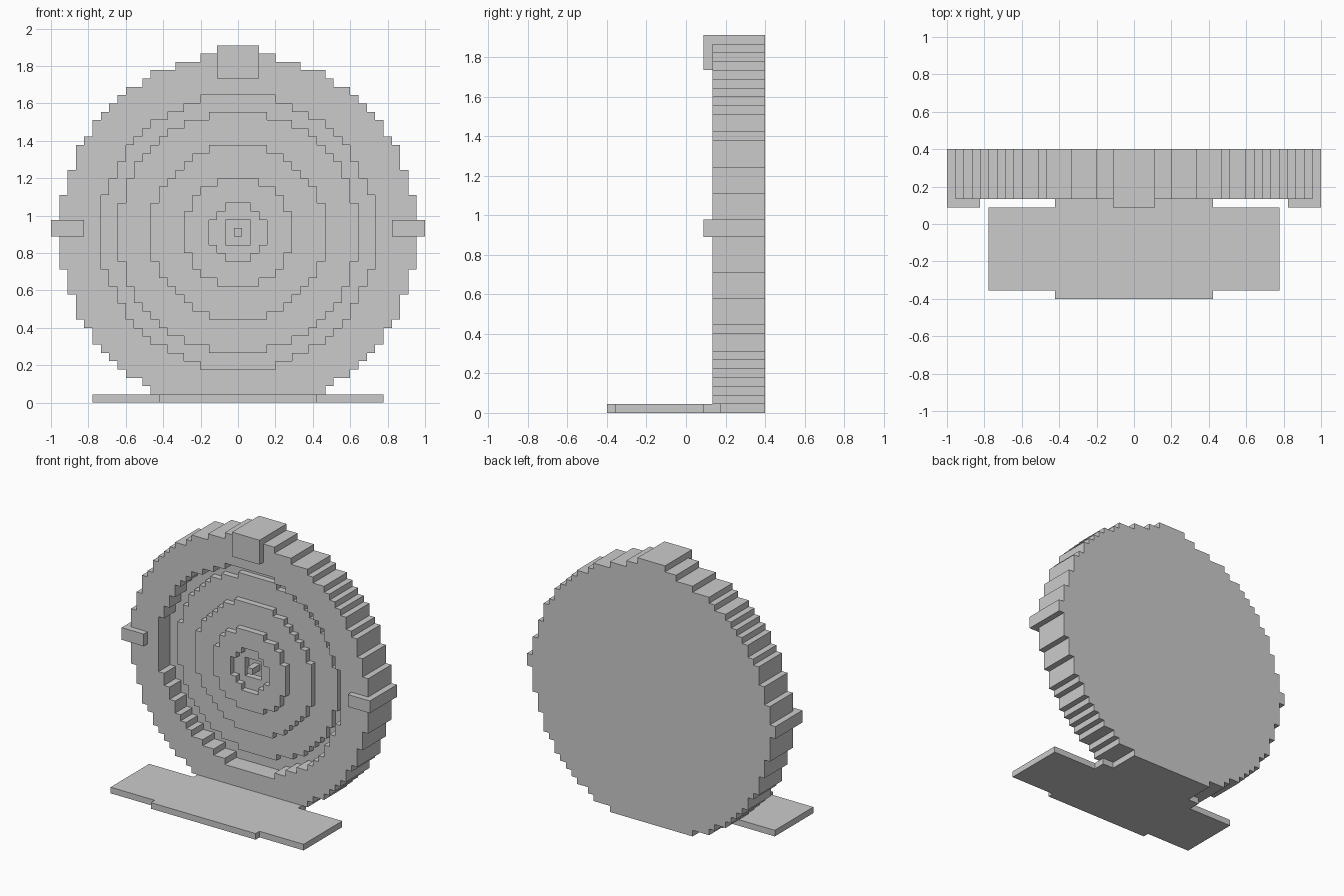
import bpy
import bmesh
import math

U = 2 / 45          # edge length of one block
CENTRE = 20.5       # height of the disc centre, in blocks
BACK = 9            # depth of the flat back, in blocks

if "Cube" in bpy.data.objects:
    bpy.data.objects.remove(bpy.data.objects["Cube"])


def finish(bm, name):
    """Scale from blocks to units and link the object."""
    bmesh.ops.recalc_face_normals(bm, faces=bm.faces)
    bmesh.ops.scale(bm, vec=(U, U, U), verts=bm.verts)
    mesh = bpy.data.meshes.new(name)
    bm.to_mesh(mesh)
    bm.free()
    obj = bpy.data.objects.new(name, mesh)
    bpy.context.collection.objects.link(obj)
    return obj


def prism(name, profile, start, end, place):
    """Extrude a 2D profile; place(a, b, t) maps it into space."""
    bm = bmesh.new()
    near, far = ([bm.verts.new(place(a, b, t)) for a, b in profile]
                 for t in (start, end))
    bm.faces.new(near)
    bm.faces.new(far)
    walls(bm, near, far)
    return finish(bm, name)


def walls(bm, first, second):
    for i in range(len(first)):
        bm.faces.new((first[i - 1], first[i], second[i], second[i - 1]))


def stepped_circle(radius):
    """Outline of a circle made of square blocks, cut off at the ground."""
    right = []
    for row in range(radius, max(-radius, -20) - 1, -1):
        half = math.floor(math.sqrt((radius + 0.5) ** 2 - row ** 2)) + 0.5
        if right and right[-1][0] == half:
            right.pop()
        else:
            right.append((half, row + 0.5))
        right.append((half, row - 0.5))
    return right + [(-x, z) for x, z in reversed(right)]


def loop(bm, radius, depth):
    return [bm.verts.new((x, depth, z + CENTRE)) for x, z in stepped_circle(radius)]


def cap(bm, *loops):
    """Fill a flat face between one or two outlines."""
    edges = []
    for verts in loops:
        for i in range(len(verts)):
            pair = (verts[i - 1], verts[i])
            edges.append(bm.edges.get(pair) or bm.edges.new(pair))
    bmesh.ops.triangle_fill(bm, use_beauty=True, edges=edges, normal=(0, -1, 0))


# Round body: rim, recessed channel and concentric steps, from outside in
rings = [(21, 3), (16, 6), (14, 5), (10, 4), (6, 3), (3, 4), (1, 5), (0, 3)]
bm = bmesh.new()
previous = BACK
outer = None
for radius, depth in rings:
    behind = loop(bm, radius, previous)
    front = loop(bm, radius, depth)
    walls(bm, behind, front)
    if outer:
        cap(bm, outer, behind)
    else:
        cap(bm, behind)
    outer, previous = front, depth
cap(bm, outer)
finish(bm, "round_body")

# Base plate, fitted around the foot of the body
half_plan = [(9.5, -9), (9.5, -8), (17.5, -8), (17.5, 2), (9.5, 2),
             (9.5, 4), (7.5, 4), (7.5, 3)]
plan = half_plan + [(-x, y) for x, y in reversed(half_plan)]
prism("base_plate", plan, 0, 1, lambda a, b, t: (a, b, t))


# Clips that wrap over the rim: a front pad plus an outer strip
def clip_profile(inner, rim):
    return [(inner, 2), (rim + 1, 2), (rim + 1, BACK),
            (rim, BACK), (rim, 3), (inner, 3)]


prism("top_clip", clip_profile(39, 42), -2.5, 2.5, lambda a, b, t: (t, b, a))
side = prism("side_clips", clip_profile(18.5, 21.5), 20, 22, lambda a, b, t: (a, b, t))
side.modifiers.new("Mirror", "MIRROR").use_axis = (True, False, False)
